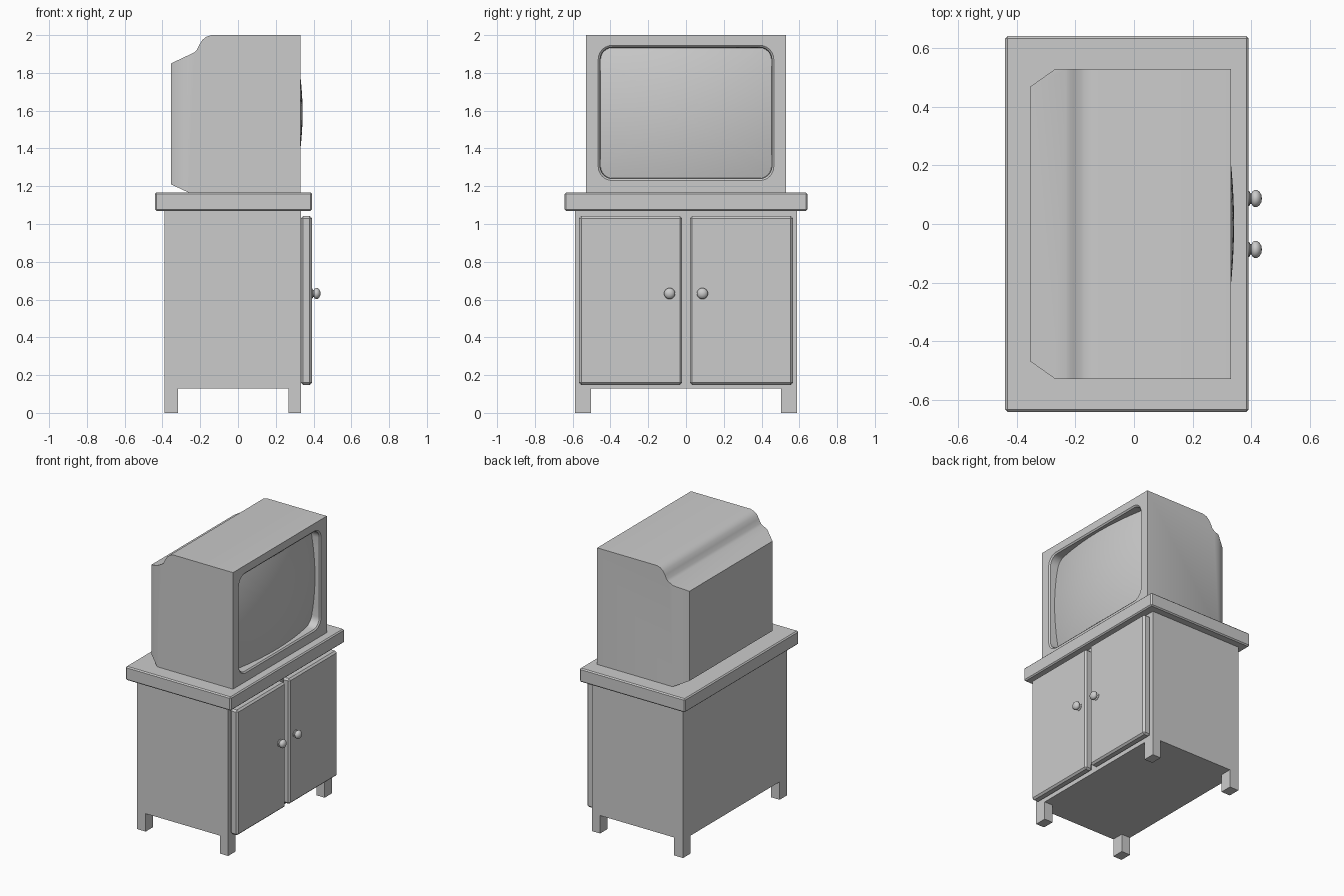
import bpy, bmesh, math
from mathutils import Vector

if "Cube" in bpy.data.objects:
    bpy.data.objects.remove(bpy.data.objects["Cube"])


def finish(bm, name, smooth=None, bevel=0.0, recalc=True):
    if recalc:
        bmesh.ops.recalc_face_normals(bm, faces=bm.faces)
    me = bpy.data.meshes.new(name)
    bm.to_mesh(me)
    bm.free()
    ob = bpy.data.objects.new(name, me)
    bpy.context.collection.objects.link(ob)
    if bevel:
        mod = ob.modifiers.new("edge_bevel", 'BEVEL')
        mod.width, mod.segments = bevel, 1
    if smooth:
        bpy.ops.object.select_all(action='DESELECT')
        bpy.context.view_layer.objects.active = ob
        ob.select_set(True)
        bpy.ops.object.shade_smooth_by_angle(angle=math.radians(smooth))
    return ob


def box_bm(lo, hi):
    bm = bmesh.new()
    bmesh.ops.create_cube(bm, size=1)
    for v in bm.verts:
        v.co = Vector([lo[i] + (v.co[i] + 0.5) * (hi[i] - lo[i]) for i in range(3)])
    return bm


def all_geom(bm):
    return bm.verts[:] + bm.edges[:] + bm.faces[:]


# Cabinet: slice the box, then pull the four bottom corners down as legs
X0, X1, Y = -0.388, 0.333, 0.587
bm = box_bm((X0, -Y, 0.128), (X1, Y, 1.07))
for co, no in [((X0 + 0.07, 0, 0), (1, 0, 0)), ((X1 - 0.066, 0, 0), (1, 0, 0)),
               ((0, Y - 0.085, 0), (0, 1, 0)), ((0, 0.085 - Y, 0), (0, 1, 0))]:
    bmesh.ops.bisect_plane(bm, geom=all_geom(bm), plane_co=co, plane_no=no)
bm.normal_update()
corners = []
for f in bm.faces:
    c = f.calc_center_median()
    if f.normal.z < -0.9 and abs(c.y) > Y - 0.085 and not X0 + 0.07 < c.x < X1 - 0.066:
        corners.append(f)
res = bmesh.ops.extrude_face_region(bm, geom=corners)
for v in res["geom"]:
    if isinstance(v, bmesh.types.BMVert):
        v.co.z = 0
bmesh.ops.delete(bm, geom=[f for f in corners if f.is_valid], context='FACES_ONLY')
finish(bm, "cabinet_with_legs")

# Table top
finish(box_bm((-0.44, -0.642, 1.07), (0.392, 0.642, 1.168)), "cabinet_top", bevel=0.008)

# Doors and turned knobs
KNOB = [(0.388, 0.026), (0.394, 0.026), (0.398, 0.018), (0.402, 0.018), (0.405, 0.025),
        (0.412, 0.0295), (0.421, 0.029), (0.429, 0.023), (0.435, 0.013)]
for side, label in ((-1, "left"), (1, "right")):
    ya, yb = sorted((side * 0.021, side * 0.566))
    finish(box_bm((X1, ya, 0.148), (0.391, yb, 1.042)), label + "_door", bevel=0.012)
    bm = bmesh.new()
    n, rings = 20, []
    for x, r in KNOB:
        rings.append([bm.verts.new((x, side * 0.087 + r * math.cos(2 * math.pi * k / n),
                                    0.632 + r * math.sin(2 * math.pi * k / n))) for k in range(n)])
    for a, b in zip(rings, rings[1:]):
        for k in range(n):
            bm.faces.new((a[k], a[k - 1], b[k - 1], b[k]))
    tip = bm.verts.new((0.437, side * 0.087, 0.632))
    for k in range(n):
        bm.faces.new((rings[-1][k], rings[-1][k - 1], tip))
    bm.faces.new(rings[0])
    finish(bm, label + "_knob", smooth=40)

# Rounded rectangle outline of the screen, counter-clockwise seen from +x
HY, HZ, R, ZC, FRONT = 0.465, 0.358, 0.075, 1.588, 0.331


def outline(inset):
    hy, hz, r = HY - inset, HZ - inset, R - inset
    arcs = []
    for q, (sy, sz) in enumerate(((1, 1), (-1, 1), (-1, -1), (1, -1))):
        arcs.append([Vector((sy * (hy - r) + r * math.cos(math.pi / 2 * (q + k / 6)),
                             sz * (hz - r) + r * math.sin(math.pi / 2 * (q + k / 6))))
                     for k in range(7)])
    pts = []
    for q in range(4):
        pts += arcs[q]
        a, b = arcs[q][-1], arcs[(q + 1) % 4][0]
        pts += [a.lerp(b, k / 8) for k in range(1, 8)]
    return pts


def dome(p):
    return 0.342 - 0.248 * p.x ** 2 - 0.316 * p.y ** 2


# Television body: side profile extruded, rear corners sliced off
PROFILE = [(-0.355, 1.21), (-0.355, 1.85), (-0.232, 1.908), (-0.218, 1.921), (-0.205, 1.948),
           (-0.19, 1.973), (-0.17, 1.99), (-0.14, 2.0), (FRONT, 2.0), (FRONT, 1.168), (-0.265, 1.168)]
TY = 0.529
bm = bmesh.new()
la, lb = [[bm.verts.new((x, y, z)) for x, z in PROFILE] for y in (-TY, TY)]
bm.faces.new(la)
bm.faces.new(lb[::-1])
for k in range(len(PROFILE)):
    bm.faces.new((la[k], la[k - 1], lb[k - 1], lb[k]))
for s in (-1, 1):
    bmesh.ops.bisect_plane(bm, geom=all_geom(bm), plane_co=(-0.27, s * TY, 0),
                           plane_no=Vector((-0.06, s * 0.085, 0)).normalized(), clear_outer=True)
    bmesh.ops.holes_fill(bm, edges=[e for e in bm.edges if e.is_boundary], sides=0)
bmesh.ops.recalc_face_normals(bm, faces=bm.faces)
bm.normal_update()
# Replace the front face by one with the screen opening
face = next(f for f in bm.faces if f.normal.x > 0.99)
edges = list(face.edges)
bmesh.ops.delete(bm, geom=[face], context='FACES_ONLY')
ring = [bm.verts.new((FRONT, p.x, ZC + p.y)) for p in outline(0)]
edges += [bm.edges.new((ring[k - 1], ring[k])) for k in range(len(ring))]
bmesh.ops.triangle_fill(bm, use_beauty=True, edges=edges, normal=(1, 0, 0))
finish(bm, "television_body", smooth=40)

# Screen: bevelled lip, recess wall and bulging glass
bm = bmesh.new()
inner = outline(0.013)
loops = [[(FRONT, p) for p in outline(0)],
         [(FRONT - 0.008, p) for p in outline(0.01)]]
for k in range(10):
    loops.append([(dome(p * (1 - k / 10)), p * (1 - k / 10)) for p in inner])
loops = [[bm.verts.new((x, p.x, ZC + p.y)) for x, p in lp] for lp in loops]
for a, b in zip(loops, loops[1:]):
    for k in range(len(a)):
        bm.faces.new((a[k - 1], a[k], b[k], b[k - 1]))
centre = bm.verts.new((0.342, 0, ZC))
for k in range(len(inner)):
    bm.faces.new((loops[-1][k - 1], loops[-1][k], centre))
finish(bm, "television_screen", smooth=30, recalc=False)
